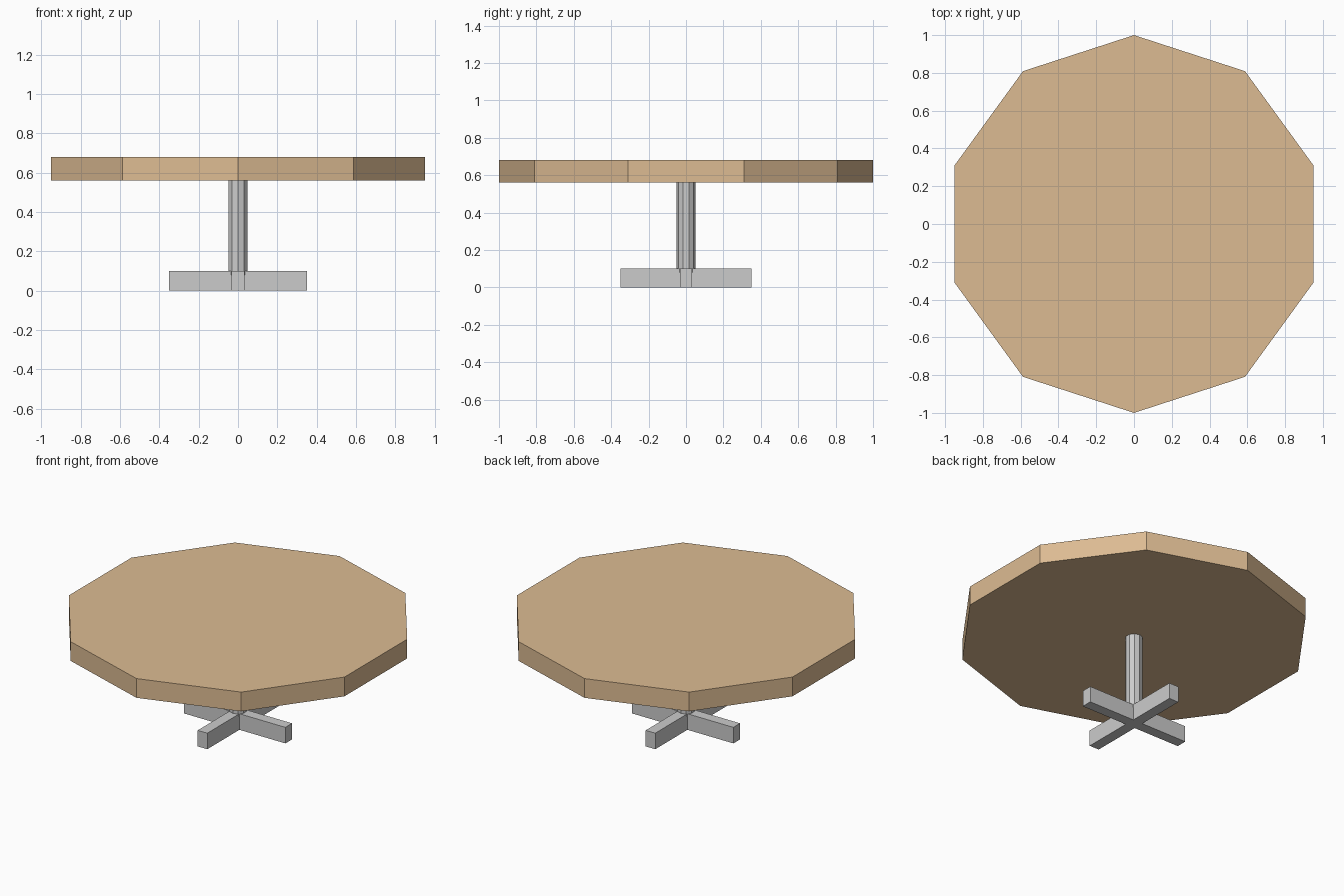
import bpy, bmesh, math

if "Cube" in bpy.data.objects:
    bpy.data.objects.remove(bpy.data.objects["Cube"])

def prism(name, outline, z0, z1):
    """Extrude a flat outline between two heights."""
    bm = bmesh.new()
    face = bm.faces.new([bm.verts.new((x, y, z0)) for x, y in outline])
    ext = bmesh.ops.extrude_face_region(bm, geom=[face])
    top = [g for g in ext["geom"] if isinstance(g, bmesh.types.BMVert)]
    bmesh.ops.translate(bm, verts=top, vec=(0, 0, z1 - z0))
    bmesh.ops.recalc_face_normals(bm, faces=bm.faces)
    mesh = bpy.data.meshes.new(name)
    bm.to_mesh(mesh)
    bm.free()
    obj = bpy.data.objects.new(name, mesh)
    bpy.context.collection.objects.link(obj)
    return obj

def decagon(radius):
    return [(radius * math.sin(-i * math.tau / 10), radius * math.cos(i * math.tau / 10))
            for i in range(10)]

# Wooden ten-sided top
top = prism("table_top", decagon(1.0), 0.56, 0.68)
wood = bpy.data.materials.new("wood")
wood.diffuse_color = (0.72, 0.50, 0.29, 1)
wood.use_nodes = True
wood.node_tree.nodes["Principled BSDF"].inputs["Base Color"].default_value = wood.diffuse_color
top.data.materials.append(wood)

# Central column, sunk slightly into the foot
prism("column", decagon(0.05), 0.08, 0.56)

# Cross-shaped foot: one arm outline turned four times
w, reach = 0.033, 0.35
cross = []
for i in range(4):
    c, s = [(1, 0), (0, 1), (-1, 0), (0, -1)][i]
    for x, y in [(w, -w), (reach, -w), (reach, w)]:
        cross.append((c * x - s * y, s * x + c * y))
prism("cross_foot", cross, 0.0, 0.10)
